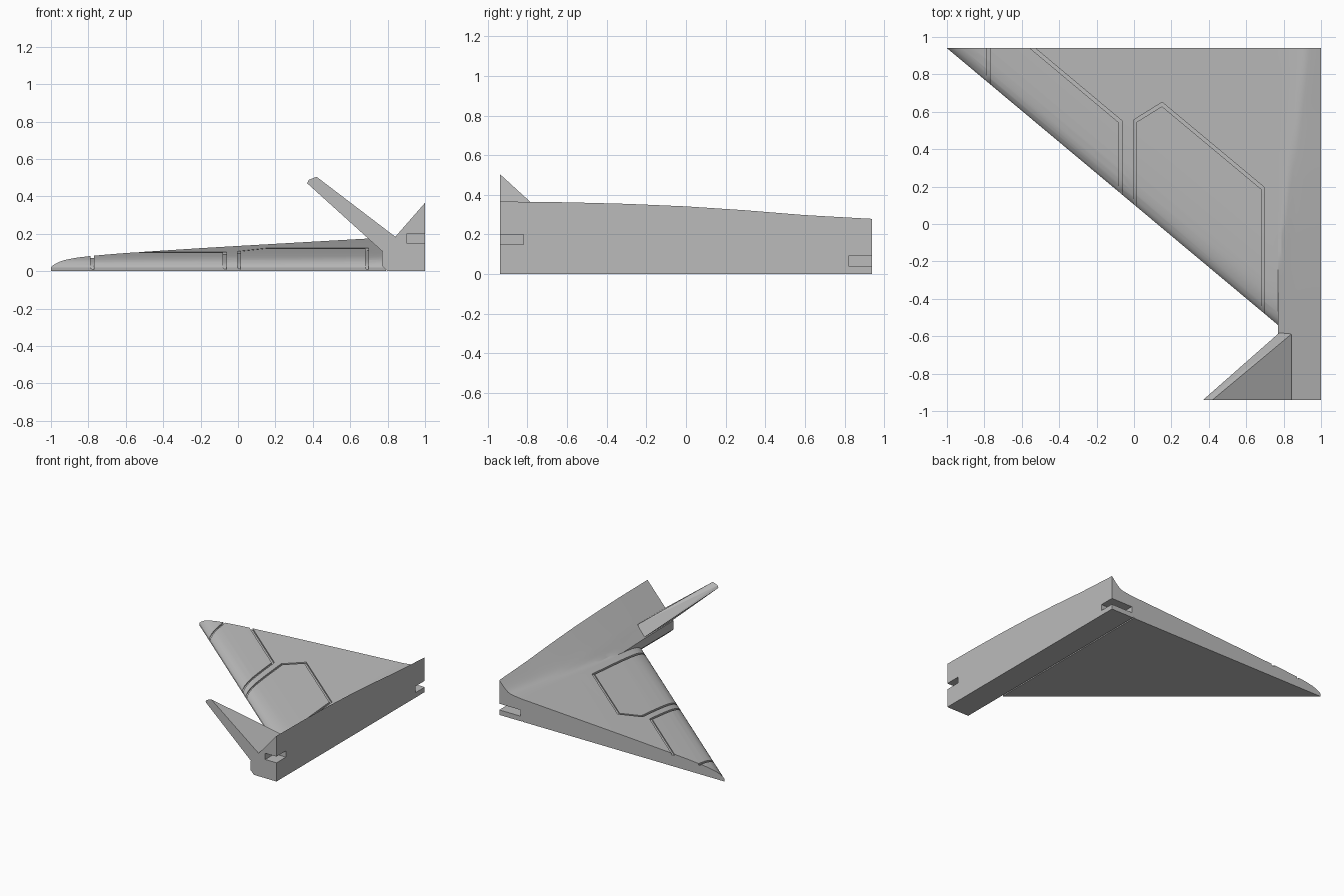
import bpy, bmesh, math
from mathutils import Vector

if "Cube" in bpy.data.objects:
    bpy.data.objects.remove(bpy.data.objects["Cube"])

grey = bpy.data.materials.new("plain grey")
grey.use_nodes = True
COLOUR = (0.5, 0.5, 0.5, 1)
grey.diffuse_color = COLOUR
grey.node_tree.nodes["Principled BSDF"].inputs["Base Color"].default_value = COLOUR

END = 0.94                                   # half length in y
TIP = Vector((-1, END, 0))                   # wing tip corner
ALONG = Vector((1.77, -1.48, 0)).normalized()  # leading edge direction
INWARD = Vector((1.48, 1.77, 0)).normalized()  # from leading edge to trailing side
AIRFOIL = [(0, .02), (.008, .033), (.025, .048), (.05, .061), (.09, .073), (.14, .082),
           (.22, .093), (.3, .102), (.51, .123), (.64, .135), (1.09, .175), (1.4, .2)]


def lerp_table(table, t):
    if t <= table[0][0]:
        return table[0][1]
    for (a, za), (b, zb) in zip(table, table[1:]):
        if t <= b:
            return za + (zb - za) * (t - a) / (b - a)
    return table[-1][1]


def wing_height(x, y):
    return lerp_table(AIRFOIL, (Vector((x, y, 0)) - TIP).dot(INWARD))


def make_object(name, bm):
    bmesh.ops.recalc_face_normals(bm, faces=bm.faces)
    mesh = bpy.data.meshes.new(name)
    bm.to_mesh(mesh)
    bm.free()
    mesh.materials.append(grey)
    obj = bpy.data.objects.new(name, mesh)
    bpy.context.collection.objects.link(obj)
    return obj


def loft(name, rings):
    """Closed rings of equal length, bridged and capped."""
    bm = bmesh.new()
    loops = [[bm.verts.new(p) for p in ring] for ring in rings]
    n = len(loops[0])
    for a, b in zip(loops, loops[1:]):
        for i in range(n):
            j = (i + 1) % n
            bm.faces.new((a[i], a[j], b[j], b[i]))
    bm.faces.new(loops[0])
    bm.faces.new(loops[-1])
    return make_object(name, bm)


def box(name, low, high):
    ring = [(low[0], low[1]), (high[0], low[1]), (high[0], high[1]), (low[0], high[1])]
    return loft(name, [[(x, y, z) for x, y in ring] for z in (low[2], high[2])])


def cut(obj, cutters):
    bpy.context.view_layer.objects.active = obj
    for cutter in cutters:
        mod = obj.modifiers.new("cut", "BOOLEAN")
        mod.operation, mod.solver, mod.object = "DIFFERENCE", "EXACT", cutter
        bpy.ops.object.modifier_apply(modifier=mod.name)
    for cutter in cutters:
        bpy.data.objects.remove(cutter)


def smooth(obj, degrees=25):
    bpy.ops.object.select_all(action="DESELECT")
    obj.select_set(True)
    bpy.context.view_layer.objects.active = obj
    bpy.ops.object.shade_smooth_by_angle(angle=math.radians(degrees))


# Wing: airfoil swept along the leading edge, then trimmed to its outline
section = [(0, 0)] + AIRFOIL + [(AIRFOIL[-1][0], 0)]
wing = loft("wing", [[TIP + ALONG * s + INWARD * d + Vector((0, 0, z)) for d, z in section]
                     for s in (-2, 3.5)])
bm = bmesh.new()
bm.from_mesh(wing.data)
for point, normal in (((0, END, 0), (0, 1, 0)), ((.79, 0, 0), (1, 0, 0))):
    geom = bm.verts[:] + bm.edges[:] + bm.faces[:]
    result = bmesh.ops.bisect_plane(bm, geom=geom, plane_co=point, plane_no=normal, clear_outer=True)
    rim = [e for e in result["geom_cut"] if isinstance(e, bmesh.types.BMEdge)]
    bmesh.ops.edgeloop_fill(bm, edges=rim)
bmesh.ops.recalc_face_normals(bm, faces=bm.faces)
bm.to_mesh(wing.data)
bm.free()


# Panel grooves that follow the wing surface
def groove(path, width=.018, depth=.012):
    points = [Vector((x, y, 0)) for x, y in path]
    rings = []
    for i, p in enumerate(points):
        before = (p - points[i - 1]).normalized() if i else None
        after = (points[i + 1] - p).normalized() if i + 1 < len(points) else None
        tangent = ((before or after) + (after or before)).normalized()
        side = Vector((-tangent.y, tangent.x, 0))
        side *= width / 2 / max(.5, tangent.dot(before or after))
        steps = [p] if after is None else [p.lerp(points[i + 1], k / 24) for k in range(24)]
        for k, q in enumerate(steps):
            if k:
                side = Vector((-after.y, after.x, 0)) * width / 2
            low = wing_height(q.x, q.y) - depth
            rings.append([q - side + Vector((0, 0, low)), q + side + Vector((0, 0, low)),
                          q + side + Vector((0, 0, .3)), q - side + Vector((0, 0, .3))])
    return loft("groove_cutter", rings)


def edge_y(x):
    return END - (x + 1) * 1.48 / 1.77 - .03


cut(wing, [
    groove([(-.78, edge_y(-.78)), (-.78, END + .02)]),
    groove([(-.07, edge_y(-.07)), (-.07, .545), (-.56, .955)]),
    groove([(.005, edge_y(.005)), (.005, .55), (.15, .64), (.69, .19), (.69, edge_y(.69))]),
])
smooth(wing)

# Body: half section lofted front to back, flaring up to the centre plane
RIDGE = [(-.94, .365), (-.6, .361), (-.3, .353), (0, .34), (.3, .32), (.6, .295), (.94, .275)]
SIDE = .77


def body_height(x, y):
    flare = lerp_table(RIDGE, y) - 1.15 * (1 - x)
    wing_z = wing_height(x, y)
    soft = .035 * min(1, (x - SIDE) / .08)
    return (flare + wing_z + math.hypot(flare - wing_z, soft)) / 2


rings = []
for i in range(33):
    y = -END + 2 * END * i / 32
    top = [SIDE + (1 - SIDE) * k / 12 for k in range(13)]
    rings.append([(1, y, 0), (.8, y, 0), (SIDE, y, .03)]
                 + [(x, y, body_height(x, y)) for x in top])
body = loft("body", rings)

# Joining slots at both ends of the centre plane
cut(body, [box("front_slot_cutter", (.9, -1.1, .15), (1.1, -.82, .2)),
           box("back_slot_cutter", (.81, .82, .04), (1.1, 1.1, .09))])
smooth(body)

# Slanted tail fin
bm = bmesh.new()
for x, z in ((.79, .09), (.37, .47), (.378, .488), (.42, .505), (.84, .185), (.88, .12)):
    bm.verts.new((x, -END, z))
for point in ((.79, -.57, .09), (.84, -.59, .185), (.88, -.59, .12)):
    bm.verts.new(point)
bmesh.ops.convex_hull(bm, input=bm.verts[:])
make_object("tail_fin", bm)
